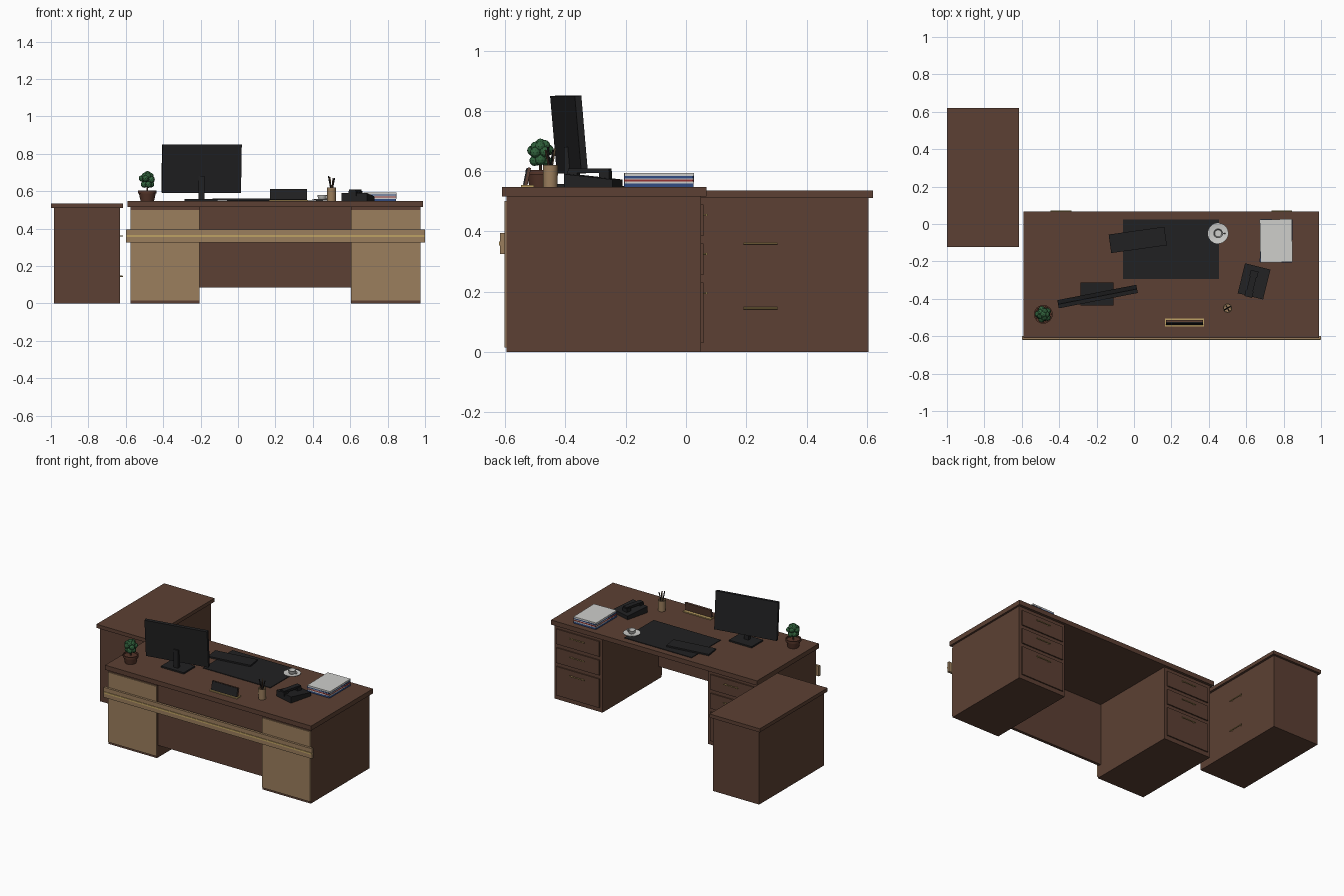
import bpy, math, random
from mathutils import Vector

cube = bpy.data.objects.get("Cube")
if cube:
    bpy.data.objects.remove(cube, do_unlink=True)
random.seed(4)


def material(name, r, g, b):
    m = bpy.data.materials.new(name)
    m.use_nodes = True
    m.diffuse_color = (r, g, b, 1)
    m.node_tree.nodes["Principled BSDF"].inputs["Base Color"].default_value = (r, g, b, 1)
    return m


WOOD = material("brown wood", .107, .051, .033)
TAN = material("tan wood", .33, .21, .11)
GOLD = material("brass", .52, .36, .13)
BLACK = material("black plastic", .015, .015, .016)
WHITE = material("white", .62, .62, .60)
BLUE = material("blue cover", .03, .07, .22)
RED = material("red cover", .30, .03, .03)
GREEN = material("leaf green", .03, .12, .045)
CLAY = material("clay", .09, .035, .022)


def box(name, x, y, z, mat, turn=0, tilt=0):
    """Box from ranges, turned about z and tilted about x, in degrees."""
    bpy.ops.mesh.primitive_cube_add(size=1)
    ob = bpy.context.object
    ob.name = name
    size = [r[1] - r[0] for r in (x, y, z)]
    for v in ob.data.vertices:
        v.co = Vector(c * s for c, s in zip(v.co, size))
    ob.location = [(r[0] + r[1]) / 2 for r in (x, y, z)]
    ob.rotation_euler = (math.radians(tilt), 0, math.radians(turn))
    ob.data.materials.append(mat)
    return ob


def around(cx, cy, w, d):
    return (cx - w / 2, cx + w / 2), (cy - d / 2, cy + d / 2)


def lathe(name, cx, cy, profile, mat, sides=24):
    """Solid of revolution from (radius, height) points."""
    verts, faces = [], []
    for r, z in profile:
        for i in range(sides):
            a = 2 * math.pi * i / sides
            verts.append((r * math.cos(a), r * math.sin(a), z))
    for k in range(len(profile) - 1):
        for i in range(sides):
            j = (i + 1) % sides
            faces.append((k * sides + i, k * sides + j,
                          (k + 1) * sides + j, (k + 1) * sides + i))
    faces.append(tuple(reversed(range(sides))))
    faces.append(tuple(range((len(profile) - 1) * sides, len(verts))))
    me = bpy.data.meshes.new(name)
    me.from_pydata(verts, [], faces)
    me.materials.append(mat)
    ob = bpy.data.objects.new(name, me)
    bpy.context.collection.objects.link(ob)
    ob.location = (cx, cy, 0)
    bpy.ops.object.select_all(action='DESELECT')
    ob.select_set(True)
    bpy.context.view_layer.objects.active = ob
    bpy.ops.object.shade_smooth_by_angle(angle=math.radians(35))
    return ob


def rod(name, a, b, r, mat):
    a, b = Vector(a), Vector(b)
    bpy.ops.mesh.primitive_cylinder_add(vertices=8, radius=r, depth=(b - a).length,
                                        location=(a + b) / 2)
    ob = bpy.context.object
    ob.name = name
    ob.rotation_euler = (b - a).to_track_quat('Z', 'Y').to_euler()
    ob.data.materials.append(mat)


def handle(name, centre, axis, out):
    """Bar handle on two posts."""
    c, axis, out = Vector(centre), Vector(axis), Vector(out)
    bar = c + out * .012
    rod(name + "_bar", bar - axis * .056, bar + axis * .056, .0035, GOLD)
    for s in (-1, 1):
        foot = c + axis * .042 * s
        rod(name + "_post", foot, foot + out * .012, .003, GOLD)


T = .547  # desk surface height

# Desk
box("desk_top", (-.592, .988), (-.61, .068), (.515, T), WOOD)
box("modesty_panel", (-.205, .605), (-.585, -.565), (.085, .515), WOOD)
for side, x0 in (("right", -.575), ("left", .605)):
    x1 = x0 + .37
    box(side + "_pedestal", (x0, x1), (-.595, .05), (0, .515), WOOD)
    box(side + "_front_panel", (x0, x1), (-.602, -.595), (.015, .5), TAN)
    for z0, z1 in ((.385, .49), (.255, .36), (.03, .23)):
        box(side + "_drawer", (x0 + .02, x1 - .02), (.05, .058), (z0, z1), WOOD)
        handle(side + "_drawer_handle", ((x0 + x1) / 2, .056, z1 - .035), (1, 0, 0), (0, 1, 0))
box("front_rail", (-.598, 1), (-.617, -.6), (.325, .395), TAN)
box("rail_stripe", (-.596, .998), (-.621, -.616), (.354, .366), GOLD)

# Side cabinet
box("cabinet_body", (-.985, -.63), (-.107, .605), (0, .51), WOOD)
box("cabinet_top", (-1, -.615), (-.122, .62), (.51, .535), WOOD)
for z in (.145, .36):
    handle("cabinet_handle", (-.63, .247, z), (0, 1, 0), (1, 0, 0))

# Monitor
box("monitor_base", (-.285, -.11), (-.437, -.312), (T, T + .01), BLACK)
box("monitor_stand", (-.212, -.178), (-.405, -.38), (T, .68), BLACK)
box("monitor_screen", *around(-.195, -.388, .43, .022), (.592, .85), BLACK, 11, 5)

# Desk pad and keyboard
box("desk_pad", (-.06, .455), (-.295, .025), (T, T + .004), BLACK)
box("keyboard", *around(.02, -.085, .3, .1), (T + .004, T + .014), BLACK, 8)

# Books and paper
layers = ((BLUE, .012, 0), (WHITE, .006, 1), (RED, .007, -1), (WHITE, .004, 1),
          (BLUE, .007, -1), (WHITE, .01, 1))
z = T
for mat, h, turn in layers:
    box("book_layer", *around(.76, -.09, .172, .23), (z, z + h), mat, turn)
    z += h

# Telephone: wedge body lowered towards the user, with handset
phone = box("phone_body", *around(.642, -.307, .14, .165), (T, .59), BLACK, -14)
for v in phone.data.vertices:
    if v.co.z > 0 and v.co.y > 0:
        v.co.z -= .018
box("phone_handset", *around(.628, -.32, .034, .14), (.593, .608), BLACK, -14)
for s in (-1, 1):
    a = math.radians(-14)
    box("phone_earpiece", *around(.628 - s * .055 * math.sin(a), -.32 + s * .055 * math.cos(a),
                                  .042, .034), (.575, .6), BLACK, -14)

# Pen cup
lathe("pen_cup", .5, -.45, [(.024, T), (.025, .62), (.021, .62), (.02, .56)], TAN)
for i, mat in enumerate((BLACK, TAN, BLACK, WOOD)):
    a = i * math.pi / 2 + .5
    dx, dy = math.cos(a), math.sin(a)
    rod("pen", (.5 - dx * .006, -.45 - dy * .006, .56),
        (.5 + dx * .018, -.45 + dy * .018, .67 + .005 * (i % 3)), .0035, mat)

# Desk plate on a brass foot
box("plate_foot", (.165, .375), (-.548, -.505), (T, T + .007), GOLD)
box("plate_back", (.17, .37), (-.53, -.52), (T + .005, .612), WOOD, 0, -12)
box("plate_face", (.172, .368), (-.535, -.53), (T + .007, .611), BLACK, 0, -12)

# Cup and saucer
lathe("saucer", .45, -.05, [(.03, T + .004), (.055, T + .01), (.055, T + .012), (.03, T + .007)],
      WHITE, 32)
lathe("coffee_cup", .45, -.05, [(.015, T + .006), (.022, .562), (.026, .58), (.023, .58),
                                (.018, .562)], WHITE)
bpy.ops.mesh.primitive_torus_add(major_radius=.009, minor_radius=.0025, major_segments=16,
                                 minor_segments=6, location=(.478, -.05, .568),
                                 rotation=(math.pi / 2, 0, 0))
bpy.context.object.name = "cup_handle"
bpy.context.object.data.materials.append(WHITE)

# Potted plant
px, py = -.485, -.483
lathe("plant_pot", px, py, [(.036, T), (.045, .588), (.05, .588), (.05, .603), (.043, .603),
                            (.042, .595)], CLAY)
rod("plant_stem", (px, py, .59), (px, py, .66), .005, WOOD)
leaves = [(0, 0, .69), (0, 0, .665)]
for ring, (r, z) in enumerate(((.02, .64), (.028, .665), (.016, .685))):
    for i in range(5):
        a = 2 * math.pi * i / 5 + ring * .6
        leaves.append((r * math.cos(a), r * math.sin(a), z + random.uniform(-.006, .006)))
for x, y, z in leaves:
    bpy.ops.mesh.primitive_ico_sphere_add(subdivisions=2, radius=.018,
                                          location=(px + x, py + y, z))
    bpy.context.object.name = "leaf_cluster"
    bpy.context.object.data.materials.append(GREEN)
